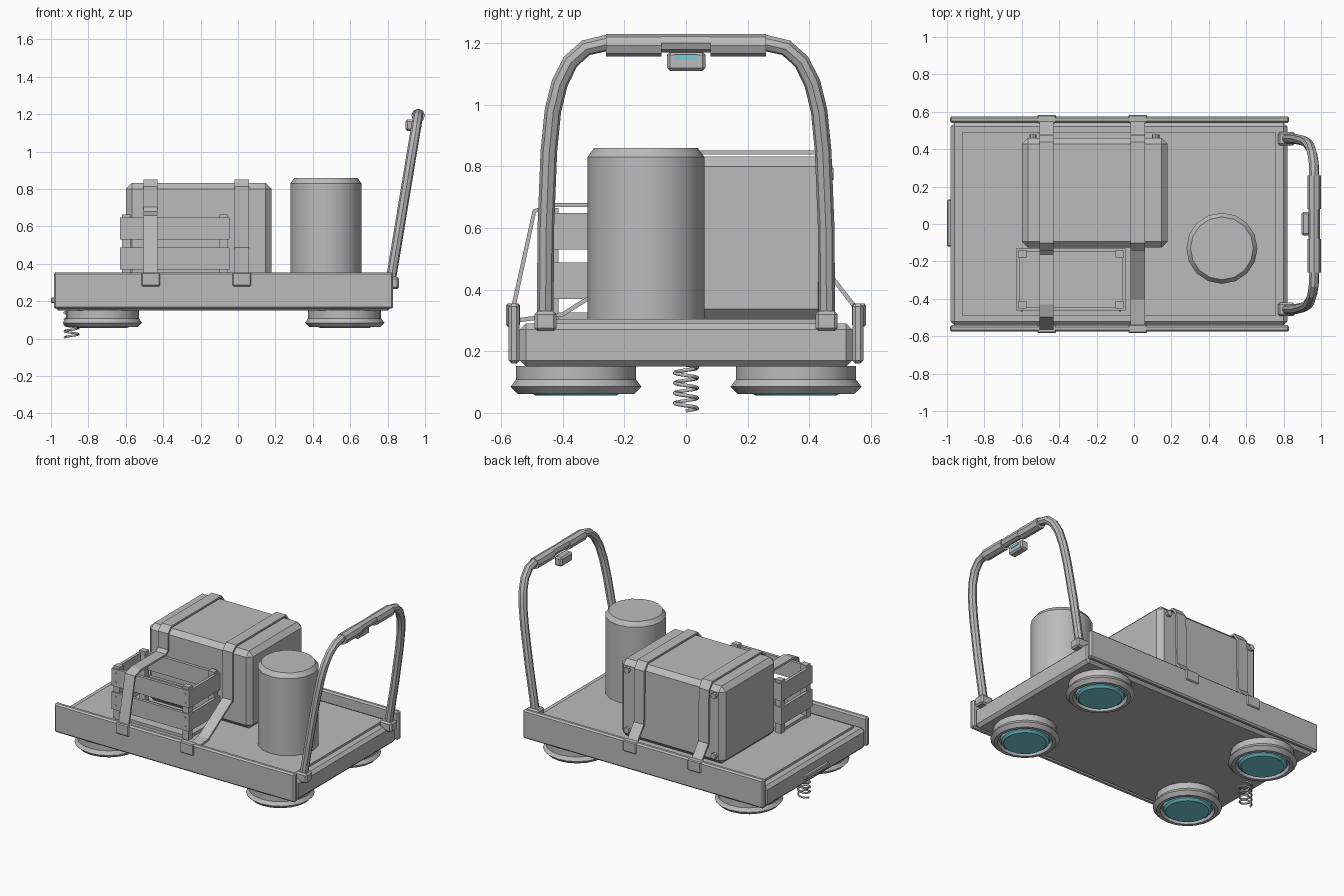
import bpy, bmesh, math
from mathutils import Matrix, Vector

if "Cube" in bpy.data.objects:
    bpy.data.objects.remove(bpy.data.objects["Cube"], do_unlink=True)


def material(name, color):
    m = bpy.data.materials.new(name)
    m.use_nodes = True
    m.diffuse_color = color
    m.node_tree.nodes["Principled BSDF"].inputs["Base Color"].default_value = color
    return m


GREY = material("plain grey", (0.5, 0.5, 0.5, 1))
TEAL = material("glow teal", (0.18, 0.62, 0.7, 1))


def finish(name, bm, mat=GREY, smooth=None):
    bmesh.ops.recalc_face_normals(bm, faces=bm.faces)
    me = bpy.data.meshes.new(name)
    bm.to_mesh(me)
    bm.free()
    ob = bpy.data.objects.new(name, me)
    bpy.context.collection.objects.link(ob)
    me.materials.append(mat)
    if smooth:
        select(ob)
        bpy.ops.object.shade_smooth_by_angle(angle=math.radians(smooth))
    return ob


def select(ob):
    bpy.ops.object.select_all(action='DESELECT')
    ob.select_set(True)
    bpy.context.view_layer.objects.active = ob


def box(name, x, y, z, bevel=0, mat=GREY):
    """Box from (min, max) pairs, with an optional chamfer."""
    bm = bmesh.new()
    bmesh.ops.create_cube(bm, size=1)
    for v in bm.verts:
        v.co = [(a + b) / 2 + c * (b - a) for (a, b), c in zip((x, y, z), v.co)]
    if bevel:
        bmesh.ops.bevel(bm, geom=bm.edges[:], offset=bevel, segments=1, affect='EDGES')
    return finish(name, bm, mat)


def lathe(name, profile, center, sides, mat=GREY):
    """Turn a (radius, height) profile about the vertical axis."""
    bm = bmesh.new()
    vs = [bm.verts.new((r, 0, z)) for r, z in profile]
    es = [bm.edges.new(p) for p in zip(vs, vs[1:])]
    bmesh.ops.spin(bm, geom=vs + es, cent=(0, 0, 0), axis=(0, 0, 1),
                   angle=math.tau, steps=sides, use_merge=True)
    bmesh.ops.remove_doubles(bm, verts=bm.verts, dist=1e-4)
    bmesh.ops.translate(bm, verts=bm.verts, vec=(*center, 0))
    return finish(name, bm, mat, 30)


def rod(name, center, radius, length, sides=8):
    """Cylinder lying along y."""
    bm = bmesh.new()
    bmesh.ops.create_cone(bm, cap_ends=True, segments=sides, radius1=radius,
                          radius2=radius, depth=length,
                          matrix=Matrix.Translation(center) @ Matrix.Rotation(math.pi / 2, 4, 'X'))
    return finish(name, bm)


def tube(name, points, radius, resolution, angle):
    cu = bpy.data.curves.new(name, 'CURVE')
    cu.dimensions = '3D'
    cu.bevel_depth = radius
    cu.bevel_resolution = resolution
    cu.use_fill_caps = True
    sp = cu.splines.new('POLY')
    sp.points.add(len(points) - 1)
    for p, co in zip(sp.points, points):
        p.co = (*co, 1)
    cu.materials.append(GREY)
    ob = bpy.data.objects.new(name, cu)
    bpy.context.collection.objects.link(ob)
    select(ob)
    bpy.ops.object.convert(target='MESH')
    bpy.ops.object.shade_smooth_by_angle(angle=math.radians(angle))


def strap(name, x, path, width=0.075):
    """Flat band following a (y, z) path."""
    bm = bmesh.new()
    rows = [[bm.verts.new((x + s * width / 2, y, z)) for s in (-1, 1)] for y, z in path]
    for a, b in zip(rows, rows[1:]):
        bm.faces.new((a[0], a[1], b[1], b[0]))
    ob = finish(name, bm)
    mod = ob.modifiers.new("thickness", 'SOLIDIFY')
    mod.thickness = 0.014
    mod.offset = 0


# Deck, raised floor plate, side rails and end bar
box("deck", (-0.98, 0.82), (-0.54, 0.54), (0.15, 0.29), 0.02)
box("floor_plate", (-0.92, 0.76), (-0.49, 0.49), (0.28, 0.305))
for side, s in (("right", -1), ("left", 1)):
    box("side_rail_" + side, (-0.985, 0.83), sorted((s * 0.54, s * 0.576)), (0.16, 0.355), 0.01)
    for i, x in enumerate((-0.467, 0.02)):
        box(f"strap_clip_{side}_{i}", (x - 0.05, x + 0.05),
            sorted((s * 0.538, s * 0.584)), (0.28, 0.355), 0.006)
box("end_bar", (-1.0, -0.975), (-0.12, 0.13), (0.19, 0.22), 0.005)

# Hover pads with glowing discs
for x in (-0.725, 0.57):
    for y in (-0.357, 0.357):
        lathe("hover_pad", [(0, 0.152), (0.195, 0.152), (0.195, 0.108), (0.212, 0.085),
                            (0.19, 0.062), (0.168, 0.062), (0.16, 0.088), (0, 0.088)], (x, y), 20)
        lathe("hover_glow", [(0.15, 0.089), (0.148, 0.068), (0.132, 0.056), (0, 0.056)],
              (x, y), 20, TEAL)

# Hanging spring
coil = [(-0.89 + 0.037 * math.cos(t), 0.037 * math.sin(t), 0.155 - 0.148 * i / 72)
        for i in range(73) for t in [i * math.tau / 16]]
tube("hanging_spring", coil, 0.006, 1, 60)

# Push handle


def lean(z):
    return 0.815 + 0.165 * (z - 0.3)


half = [(0.457, 0.3), (0.455, 0.6), (0.445, 0.85), (0.432, 0.98), (0.41, 1.07),
        (0.375, 1.14), (0.325, 1.185), (0.26, 1.2)]
loop = [(lean(z), -y, z) for y, z in half] + [(lean(z), y, z) for y, z in reversed(half)]
tube("push_handle", loop, 0.027, 2, 20)
for s in (-1, 1):
    rod("handle_grip", (lean(1.2), s * 0.17, 1.193), 0.037, 0.18)
    box("handle_bracket", (0.77, 0.86), sorted((s * 0.42, s * 0.492)), (0.265, 0.33), 0.01)
rod("handle_sleeve", (lean(1.2), 0, 1.2), 0.03, 0.16)
box("control_box", (0.895, 0.952), (-0.062, 0.064), (1.11, 1.172), 0.01)
box("control_light", (0.948, 0.955), (-0.035, 0.035), (1.145, 1.163), 0, TEAL)

# Barrel
lathe("barrel", [(0, 0.305), (0.19, 0.305), (0.19, 0.83), (0.168, 0.86), (0, 0.86)],
      (0.47, -0.13), 16)

# Large case with studs on its back
box("large_case", (-0.6, 0.18), (-0.125, 0.46), (0.305, 0.832), 0.032)
for x in (-0.54, 0.115):
    for z in (0.365, 0.775):
        rod("case_stud", (x, 0.468, z), 0.02, 0.022)

# Open slatted crate
X0, X1, Y0, Y1 = -0.63, -0.045, -0.463, -0.13
box("crate_floor", (X0 + 0.02, X1 - 0.02), (Y0 + 0.02, Y1 - 0.02), (0.305, 0.325))
for x in (X0 + 0.01, X1 - 0.055):
    for y in (Y0 + 0.01, Y1 - 0.05):
        box("crate_post", (x, x + 0.045), (y, y + 0.04), (0.305, 0.665))
for z in (0.37, 0.53):
    span = (z, z + 0.118)
    for y in (Y0, Y1 - 0.02):
        box("crate_long_slat", (X0, X1), (y, y + 0.02), span)
    for x in (X0, X1 - 0.02):
        box("crate_end_slat", (x, x + 0.02), (Y0, Y1), span)
    for x in (X0 + 0.03, X1 - 0.03):
        for dz in (0.03, 0.09):
            rod("crate_nail", (x, Y0, z + dz), 0.007, 0.008, 6)

# Cargo straps share the run over the case
over = [(0.555, 0.335), (0.474, 0.44), (0.468, 0.8), (0.435, 0.845), (-0.1, 0.845), (-0.135, 0.81)]
strap("strap_over_crate", -0.467, over + [(-0.135, 0.7), (-0.16, 0.675), (-0.43, 0.675),
                                          (-0.492, 0.655), (-0.562, 0.335)])
strap("strap_over_case", 0.02, over + [(-0.135, 0.485), (-0.4, 0.32), (-0.55, 0.3)])
